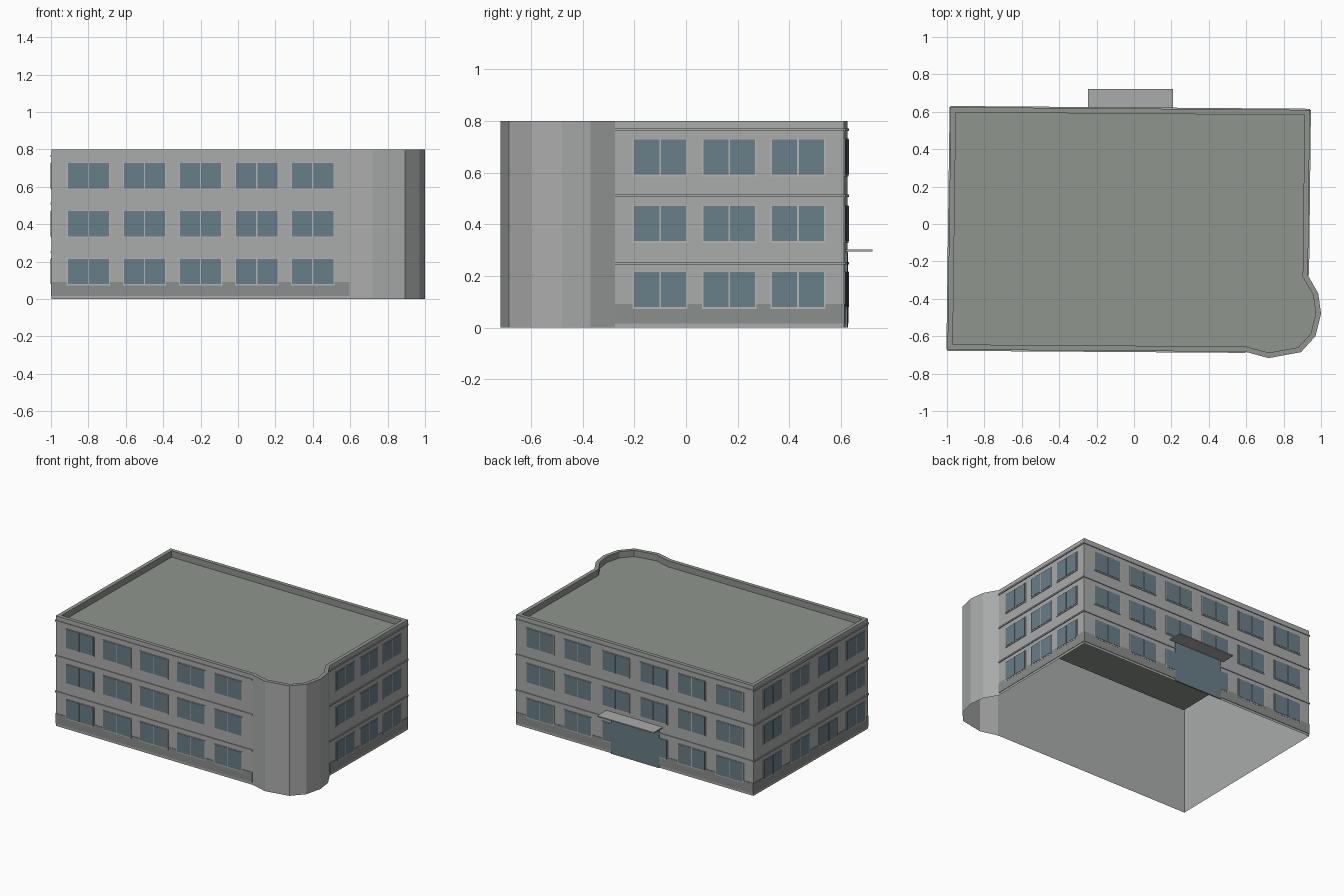
import bpy, bmesh
from mathutils import Vector

if "Cube" in bpy.data.objects:
    bpy.data.objects.remove(bpy.data.objects["Cube"])

H, ROOF = 0.80, 0.755


def material(name, rgb):
    m = bpy.data.materials.new(name)
    m.diffuse_color = (*rgb, 1)
    m.use_nodes = True
    m.node_tree.nodes["Principled BSDF"].inputs["Base Color"].default_value = m.diffuse_color
    return m


WALL = material("wall_grey", (0.40, 0.41, 0.405))
ROOFM = material("roof_grey", (0.28, 0.30, 0.27))
DARK = material("plinth_grey", (0.25, 0.27, 0.265))
GLASS = material("glass_blue", (0.14, 0.21, 0.245))
FRAME = material("frame_grey", (0.45, 0.46, 0.45))


def finish(bm, name, *mats):
    me = bpy.data.meshes.new(name)
    bm.to_mesh(me)
    bm.free()
    ob = bpy.data.objects.new(name, me)
    for m in mats:
        me.materials.append(m)
    bpy.context.collection.objects.link(ob)
    return ob


# Footprint, counter-clockwise, with the rounded corner at front right
LF, RF = (-0.997, -0.672), (0.595, -0.683)
RS, RB, LB = (0.93, -0.275), (0.94, 0.61), (-0.98, 0.625)
foot = [LF, RF, (0.72, -0.717), (0.893, -0.685), (0.97, -0.60),
        (1.0, -0.48), (0.985, -0.37), RS, RB, LB]

# Shell: open-bottomed walls, parapet rim and sunken roof
bm = bmesh.new()
low = [bm.verts.new((x, y, 0)) for x, y in foot]
top = [bm.verts.new((x, y, H)) for x, y in foot]
n = len(foot)
for i in range(n):
    j = (i + 1) % n
    bm.faces.new((low[i], low[j], top[j], top[i]))
lid = bm.faces.new(top)
lid.material_index = 1
bm.normal_update()
rim = bmesh.ops.inset_region(bm, faces=[lid], thickness=0.028, use_even_offset=True)
for f in rim["faces"]:
    f.material_index = 1
ext = bmesh.ops.extrude_discrete_faces(bm, faces=[lid])
roof = ext["faces"][0]
bmesh.ops.translate(bm, verts=roof.verts[:], vec=(0, 0, ROOF - H))
roof.material_index = 1
finish(bm, "building_shell", WALL, ROOFM)


def slab(bm, wall, c0, c1, z0, z1, out):
    """Shallow backless box on a wall; c0, c1 are coordinates on the wall's main axis."""
    a, b, k = Vector((*wall[0], 0)), Vector((*wall[1], 0)), wall[2]
    d = b - a
    nrm = Vector((d.y, -d.x, 0)).normalized()
    p, q = sorted((c - a[k]) / d[k] for c in (c0, c1))
    ring = [a + d * t + Vector((0, 0, z)) for t, z in ((p, z0), (q, z0), (q, z1), (p, z1))]
    back = [bm.verts.new(v) for v in ring]
    face = [bm.verts.new(v + nrm * out) for v in ring]
    bm.faces.new(face)
    for i in range(4):
        j = (i + 1) % 4
        bm.faces.new((back[i], back[j], face[j], face[i]))


# Each facade: wall start, wall end, main axis, window centres, half width
facades = {
    "front": ((LF, RF, 0), [-0.80 + 0.30 * i for i in range(5)], 0.11),
    "right": ((RS, RB, 1), [-0.10, 0.167, 0.433], 0.10),
    "back": ((RB, LB, 0), [0.745 - 0.307 * i for i in range(6)], 0.107),
    "left": ((LB, LF, 1), [0.41 - 0.313 * i for i in range(4)], 0.10),
}
floors = [(0.08, 0.215), (0.335, 0.47), (0.592, 0.728)]

for side, (wall, centres, hw) in facades.items():
    c0, c1 = wall[0][wall[2]], wall[1][wall[2]]
    # Dark plinth along the base
    bm = bmesh.new()
    slab(bm, wall, c0, c1, 0.017, 0.092, 0.003)
    finish(bm, side + "_plinth", DARK)
    # String courses above each storey
    bm = bmesh.new()
    for z in (0.25, 0.51, 0.765):
        slab(bm, wall, c0, c1, z - 0.005, z + 0.005, 0.006)
    finish(bm, side + "_ledges", WALL)
    # Windows: pale frame with two panes
    frames, panes = bmesh.new(), bmesh.new()
    for z0, z1 in floors:
        for c in centres:
            slab(frames, wall, c - hw - 0.006, c + hw + 0.006, z0 - 0.007, z1 + 0.003, 0.004)
            for s in (-1, 1):
                slab(panes, wall, c + s * 0.003, c + s * hw, z0, z1, 0.006)
    finish(frames, side + "_window_frames", FRAME)
    finish(panes, side + "_window_panes", GLASS)

# Glazed entrance at the back
bm = bmesh.new()
slab(bm, facades["back"][0], 0.165, -0.22, 0, 0.29, 0.008)
finish(bm, "back_entrance", GLASS)

# Thin canopy over the entrance
bm = bmesh.new()
bmesh.ops.create_cube(bm, size=1)
for v in bm.verts:
    v.co = Vector((-0.018 + v.co.x * 0.455, 0.668 + v.co.y * 0.107, 0.298 + v.co.z * 0.008))
finish(bm, "entrance_canopy", WALL)
